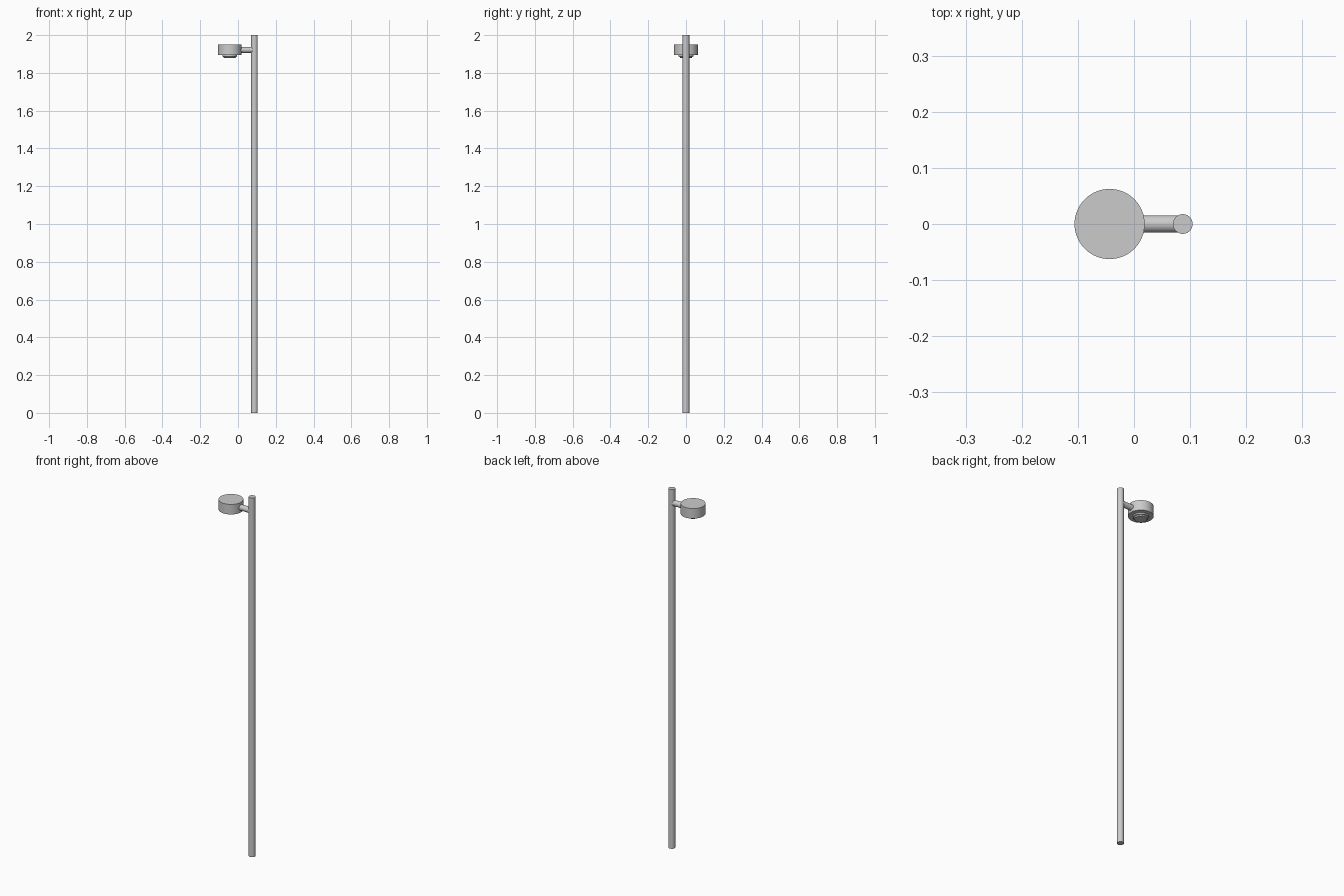
import bpy, math
from mathutils import Matrix

if "Cube" in bpy.data.objects:
    bpy.data.objects.remove(bpy.data.objects["Cube"])

SEG = 64


def lathe(name, profile, origin, rot=None):
    """Revolve a closed-ended (radius, height) profile around local z."""
    verts, faces = [], []
    for r, h in profile:
        for i in range(SEG):
            a = 2 * math.pi * i / SEG
            verts.append((r * math.cos(a), r * math.sin(a), h))
    for k in range(len(profile) - 1):
        for i in range(SEG):
            j = (i + 1) % SEG
            faces.append((k * SEG + i, k * SEG + j, (k + 1) * SEG + j, (k + 1) * SEG + i))
    faces.append(tuple(reversed(range(SEG))))
    top = (len(profile) - 1) * SEG
    faces.append(tuple(range(top, top + SEG)))
    me = bpy.data.meshes.new(name)
    me.from_pydata(verts, [], faces)
    if rot:
        me.transform(rot)
    ob = bpy.data.objects.new(name, me)
    ob.location = origin
    bpy.context.collection.objects.link(ob)
    bpy.ops.object.select_all(action='DESELECT')
    ob.select_set(True)
    bpy.context.view_layer.objects.active = ob
    bpy.ops.object.shade_smooth_by_angle(angle=math.radians(30))
    return ob


POLE_X, HEAD_X = 0.087, -0.0435

# upright pole
lathe("pole", [(0.0175, 0), (0.0175, 2)], (POLE_X, 0, 0))

# horizontal arm joining pole and lamp head
lathe("arm", [(0.0155, 0), (0.0155, POLE_X - 0.015)], (0.015, 0, 1.922),
      Matrix.Rotation(math.pi / 2, 4, 'Y'))

# round lamp head
lathe("lamp_head", [(0.0625, 1.895), (0.0625, 1.951)], (HEAD_X, 0, 0))

# stepped lens under the head
lathe("lens", [(0.031, 1.879), (0.034, 1.885), (0.039, 1.887), (0.039, 1.896)], (HEAD_X, 0, 0))
